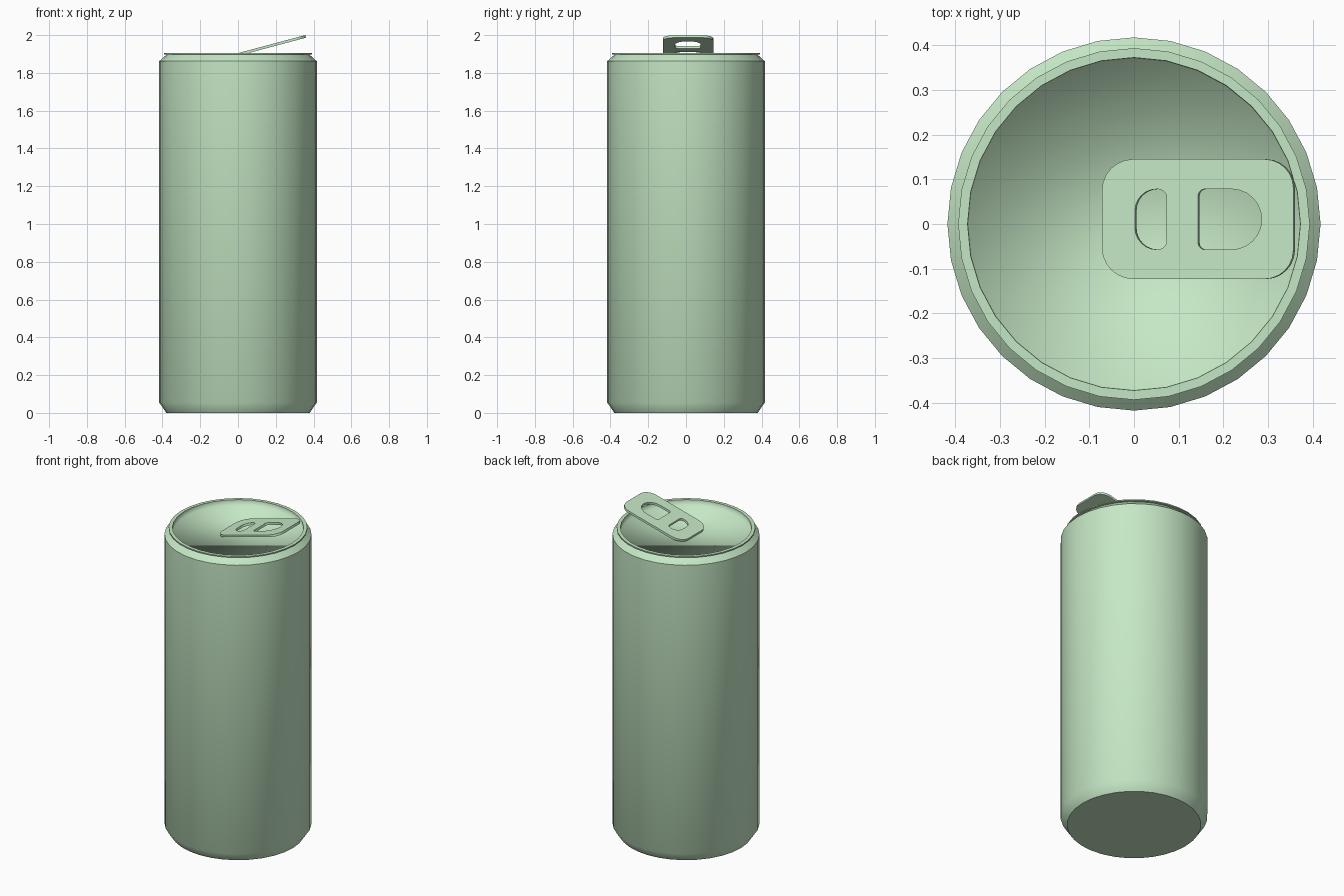
import bpy, bmesh
from math import pi, sin, cos, tan, radians

if "Cube" in bpy.data.objects:
    bpy.data.objects.remove(bpy.data.objects["Cube"])

SIDES = 32
green = bpy.data.materials.new("pale_green")
green.diffuse_color = (0.56, 0.8, 0.56, 1)
green.use_nodes = True
green.node_tree.nodes["Principled BSDF"].inputs["Base Color"].default_value = green.diffuse_color


def lathe(name, profile, cap_start=False, cap_end=False):
    """Revolve (radius, z) points around z, optionally capping either end."""
    bm = bmesh.new()
    rings = [[bm.verts.new((r * cos(2 * pi * i / SIDES), r * sin(2 * pi * i / SIDES), z))
              for i in range(SIDES)] for r, z in profile]
    for a, b in zip(rings, rings[1:]):
        for i in range(SIDES):
            j = (i + 1) % SIDES
            bm.faces.new((a[i], a[j], b[j], b[i]))
    if cap_start:
        bm.faces.new(rings[0][::-1])
    if cap_end:
        bm.faces.new(rings[-1])
    me = bpy.data.meshes.new(name)
    bm.to_mesh(me)
    bm.free()
    ob = bpy.data.objects.new(name, me)
    bpy.context.collection.objects.link(ob)
    me.materials.append(green)
    return ob


def activate(ob):
    bpy.ops.object.select_all(action='DESELECT')
    ob.select_set(True)
    bpy.context.view_layer.objects.active = ob


def rounded(x0, x1, y0, y1, r_left, r_right, seg=6):
    """Rectangle outline with separate left and right corner radii."""
    pts = []
    for cx, cy, r, start in ((x1 - r_right, y1 - r_right, r_right, 0),
                             (x0 + r_left, y1 - r_left, r_left, 90),
                             (x0 + r_left, y0 + r_left, r_left, 180),
                             (x1 - r_right, y0 + r_right, r_right, 270)):
        for k in range(seg + 1):
            a = radians(start + 90 * k / seg)
            pts.append((cx + r * cos(a), cy + r * sin(a)))
    return pts


# Can wall with chamfered base, neck and flat rim
body = lathe("can_body", [(0.38, 0), (0.417, 0.055), (0.417, 1.862), (0.377, 1.898),
                          (0.393, 1.898), (0.393, 1.905), (0.372, 1.905)], cap_start=True)
activate(body)
bpy.ops.object.shade_smooth_by_angle(angle=radians(40))

# Recessed lid, softly shaded
lid = lathe("lid", [(0.372, 1.905), (0.37, 1.871)], cap_end=True)
activate(lid)
bpy.ops.object.shade_smooth()

# Pull tab: flat outline with two holes, extruded and tilted
tilt, thick = radians(15), 0.014
curve = bpy.data.curves.new("pull_tab", 'CURVE')
curve.dimensions = '2D'
curve.fill_mode = 'BOTH'
curve.extrude = thick / 2
for outline in (rounded(-0.07, 0.358, -0.123, 0.145, 0.07, 0.065),
                rounded(0.004, 0.075, -0.057, 0.078, 0.048, 0.02),
                rounded(0.145, 0.287, -0.057, 0.078, 0.015, 0.067)):
    sp = curve.splines.new('POLY')
    sp.points.add(len(outline) - 1)
    for p, (x, y) in zip(sp.points, outline):
        p.co = (x / cos(tilt), y, 0, 1)
    sp.use_cyclic_u = True
tab = bpy.data.objects.new("pull_tab", curve)
bpy.context.collection.objects.link(tab)
curve.materials.append(green)
tab.rotation_euler = (0, -tilt, 0)
tab.location = (0, 0, 2.0 - 0.358 * tan(tilt) - thick / 2 * cos(tilt))
activate(tab)
bpy.ops.object.convert(target='MESH')
bpy.ops.object.shade_smooth_by_angle(angle=radians(30))
